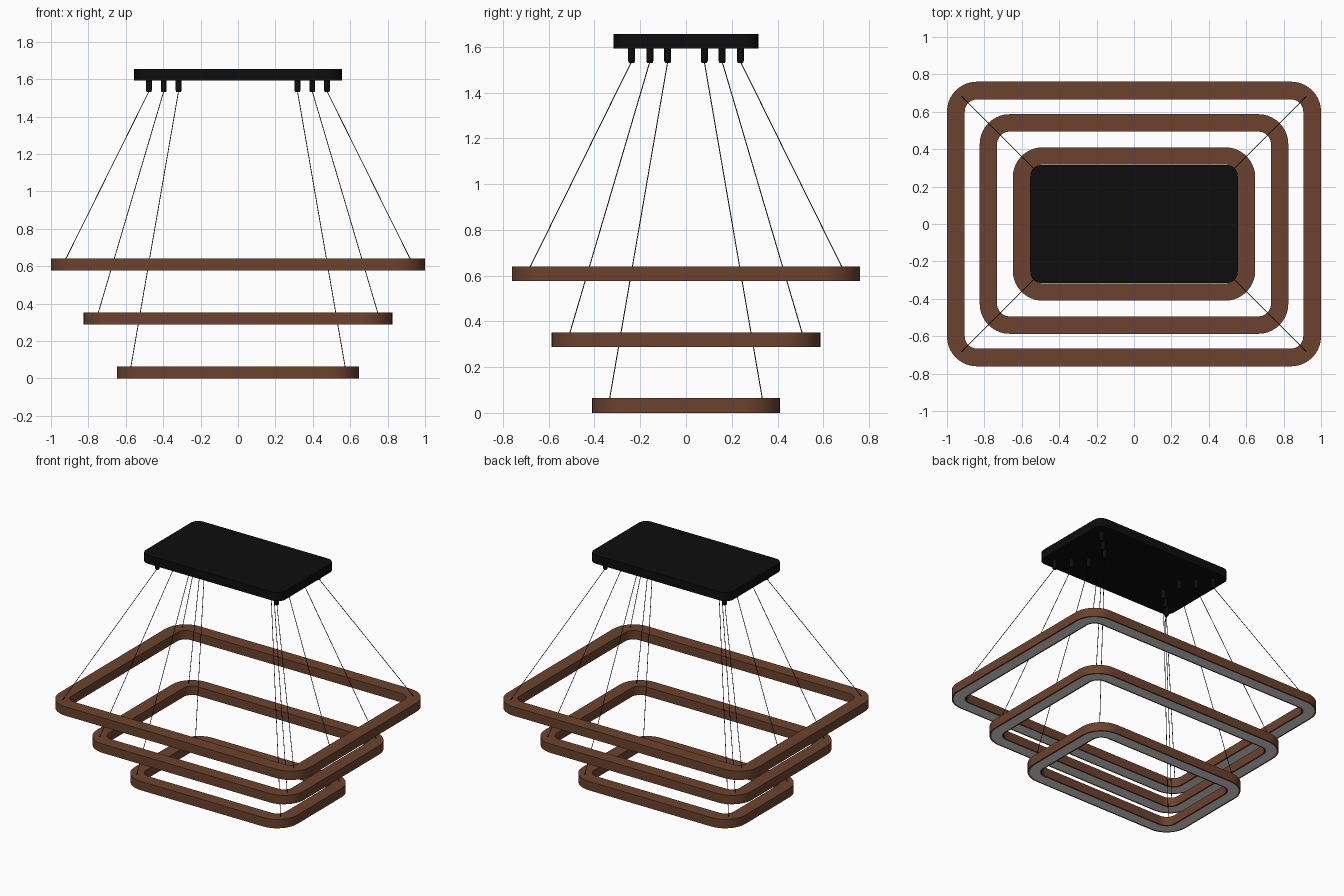
import bpy, bmesh, math
from mathutils import Vector

cube = bpy.data.objects.get("Cube")
if cube:
    bpy.data.objects.remove(cube)


def material(name, rgb, rough=0.6):
    m = bpy.data.materials.new(name)
    m.use_nodes = True
    m.diffuse_color = (*rgb, 1)
    bsdf = m.node_tree.nodes["Principled BSDF"]
    bsdf.inputs["Base Color"].default_value = (*rgb, 1)
    bsdf.inputs["Roughness"].default_value = rough
    return m


brown = material("brown wood", (0.15, 0.055, 0.026))
black = material("black metal", (0.004, 0.004, 0.004))
white = material("white diffuser", (0.8, 0.8, 0.8))


def finish(bm, name, mats):
    bmesh.ops.recalc_face_normals(bm, faces=bm.faces)
    me = bpy.data.meshes.new(name)
    bm.to_mesh(me)
    bm.free()
    ob = bpy.data.objects.new(name, me)
    bpy.context.collection.objects.link(ob)
    for m in mats:
        me.materials.append(m)
    bpy.ops.object.select_all(action='DESELECT')
    ob.select_set(True)
    bpy.context.view_layer.objects.active = ob
    bpy.ops.object.shade_smooth_by_angle(angle=math.radians(30))
    return ob


def rounded_loop(bm, hx, hy, r, z, steps=10):
    """Ring of vertices around a rounded rectangle."""
    verts = []
    for k, (sx, sy) in enumerate(((1, 1), (-1, 1), (-1, -1), (1, -1))):
        for i in range(steps + 1):
            a = (k + i / steps) * math.pi / 2
            verts.append(bm.verts.new((sx * (hx - r) + r * math.cos(a),
                                       sy * (hy - r) + r * math.sin(a), z)))
    return verts


def bridge(bm, a, b, mat=0):
    n = len(a)
    for i in range(n):
        j = (i + 1) % n
        bm.faces.new((a[i], a[j], b[j], b[i])).material_index = mat


def light_ring(name, hx, hy, z, width, r=0.16, height=0.064, rim=0.012):
    # section swept round the frame: (inset from the outside, height)
    section = [(0, z), (0, z + height), (width, z + height), (width, z),
               (width - rim, z), (rim, z)]
    bm = bmesh.new()
    loops = [rounded_loop(bm, hx - d, hy - d, r - d, h) for d, h in section]
    for i, loop in enumerate(loops):
        diffuser = i == 4
        bridge(bm, loop, loops[(i + 1) % len(loops)], 1 if diffuser else 0)
    finish(bm, name, [brown, white])


def rod(name, bottom, top, r1, r2, sides):
    bottom, top = Vector(bottom), Vector(top)
    axis = top - bottom
    bm = bmesh.new()
    bmesh.ops.create_cone(bm, cap_ends=True, segments=sides, radius1=r1,
                          radius2=r2, depth=axis.length)
    bmesh.ops.rotate(bm, verts=bm.verts, matrix=axis.to_track_quat('Z', 'Y').to_matrix())
    bmesh.ops.translate(bm, verts=bm.verts, vec=(bottom + top) / 2)
    return finish(bm, name, [black])


# Ceiling plate
bm = bmesh.new()
low = rounded_loop(bm, 0.555, 0.316, 0.06, 1.593)
high = rounded_loop(bm, 0.555, 0.316, 0.06, 1.655)
bridge(bm, low, high)
bm.faces.new(low)
bm.faces.new(high)
finish(bm, "ceiling_plate", [black])

# Frames, each hung from four cables: size, base, width, cable foot, cable head
tiers = [
    ("upper", 1.0, 0.761, 0.576, 0.095, (0.922, 0.682), (0.476, 0.238)),
    ("middle", 0.825, 0.587, 0.288, 0.093, (0.748, 0.508), (0.397, 0.158)),
    ("lower", 0.648, 0.41, 0.0, 0.092, (0.573, 0.334), (0.318, 0.08)),
]
for label, hx, hy, z, width, foot, head in tiers:
    light_ring(label + "_light_ring", hx, hy, z, width)
    for sy, end in ((-1, "front"), (1, "back")):
        for sx, side in ((-1, "right"), (1, "left")):
            tag = f"{label}_{end}_{side}"
            hxp, hyp = sx * head[0], sy * head[1]
            rod(tag + "_cable", (sx * foot[0], sy * foot[1], z + 0.06),
                (hxp, hyp, 1.535), 0.002, 0.002, 8)
            rod(tag + "_grip", (hxp, hyp, 1.54), (hxp, hyp, 1.595), 0.0155, 0.0155, 20)
            rod(tag + "_grip_tip", (hxp, hyp, 1.53), (hxp, hyp, 1.54), 0.012, 0.0155, 20)
